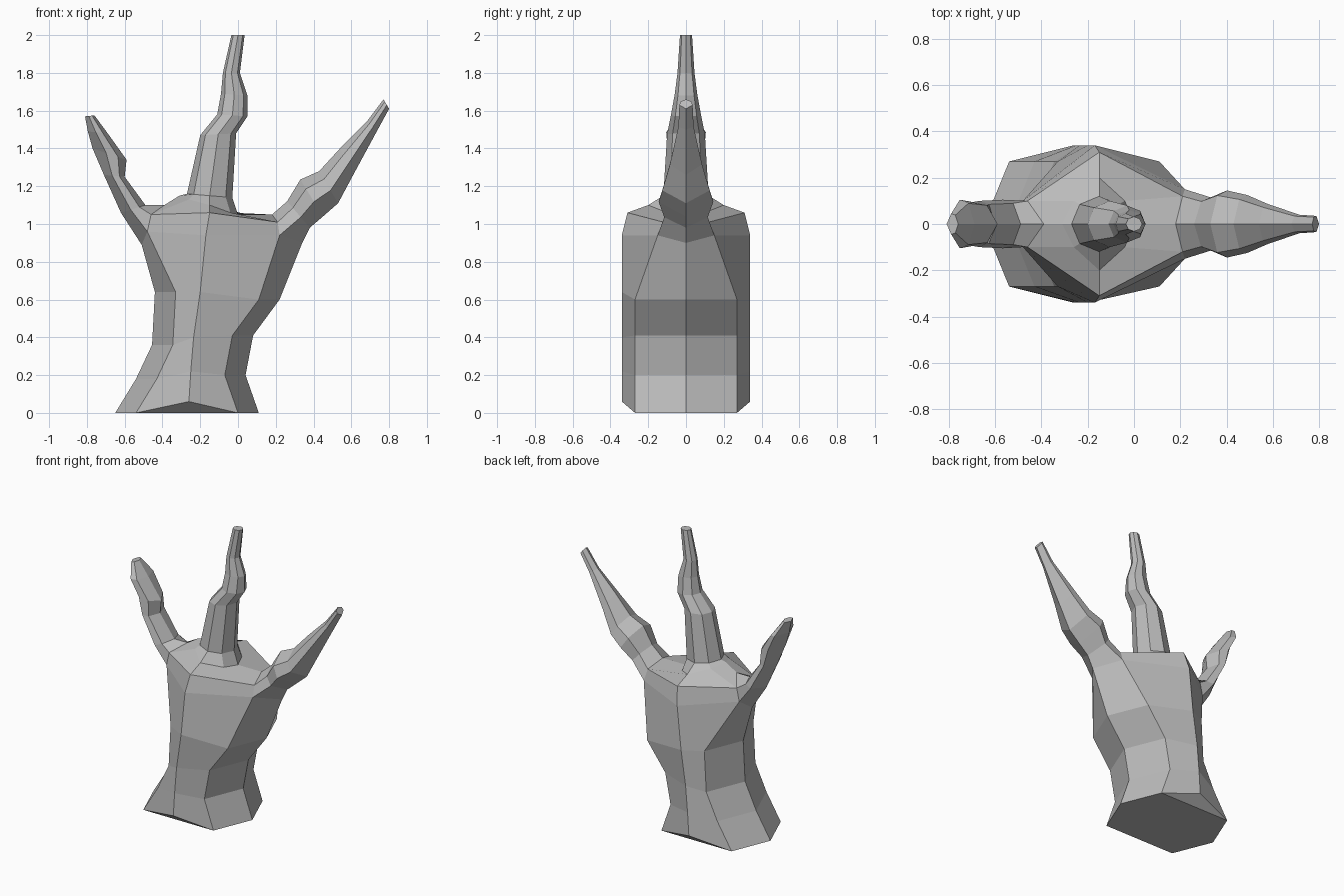
import bpy
import bmesh
from math import cos, sin, pi

cube = bpy.data.objects.get("Cube")
if cube:
    bpy.data.objects.remove(cube, do_unlink=True)

bm = bmesh.new()


def ring(half):
    """Closed ring from a half section; its end points lie on the symmetry plane."""
    front = [bm.verts.new((x, -y, z)) for x, y, z in half]
    back = [bm.verts.new((x, y, z)) for x, y, z in half[1:-1]]
    return front + back[::-1]


def bridge(lower, upper):
    count = len(lower)
    for i in range(count):
        j = (i + 1) % count
        bm.faces.new((lower[i], lower[j], upper[j], upper[i]))


def loft(start, halves):
    """Extend a surface through successive rings and cap the last one."""
    last = start
    for half in halves:
        new = ring(half)
        bridge(last, new)
        last = new
    bm.faces.new(last)


def six_sided(outer_x, outer_z, inner_x, inner_z, width):
    def between(t, y):
        return (outer_x + (inner_x - outer_x) * t, y, outer_z + (inner_z - outer_z) * t)
    return [between(0, 0), between(0.4, width), between(0.75, width * 0.85), between(1, 0)]


def eight_sided(left_x, left_z, right_x, right_z, width):
    half = []
    for step in range(5):
        angle = pi * step / 4
        t = (1 - cos(angle)) / 2
        half.append((left_x + (right_x - left_x) * t, width * sin(angle),
                     left_z + (right_z - left_z) * t))
    return half


# Trunk sections: left x, left z, middle x, middle z, right x, right z
trunk = []
for lx, lz, mx, mz, rx, rz in [
    (-0.65, 0, -0.26, 0.06, 0.11, 0),
    (-0.54, 0.18, -0.25, 0.22, 0.04, 0.2),
    (-0.455, 0.36, -0.235, 0.4, 0.08, 0.41),
    (-0.44, 0.64, -0.2, 0.64, 0.22, 0.6),
]:
    trunk.append(ring([(lx, 0, lz), (lx + 0.11, 0.27, lz), (mx, 0.34, mz),
                       (rx - 0.11, 0.27, rz), (rx, 0, rz)]))

# Shoulder ring where the side branches leave the trunk
shoulder = ring([(-0.51, 0, 0.89), (-0.48, 0.1, 0.96), (-0.17, 0.34, 0.94),
                 (0.22, 0.15, 0.94), (0.34, 0, 0.9)])
trunk.append(shoulder)
for lower, upper in zip(trunk, trunk[1:]):
    bridge(lower, upper)

# Underside with the raised front and back points
base = trunk[0]
bm.faces.new([base[i] for i in (0, 1, 3, 4, 5, 7)])
bm.faces.new(base[1:4])
bm.faces.new(base[5:8])

# Rim around the top, joined to the shoulder at front and back
rim = ring([(-0.39, 0, 1.1), (-0.46, 0.1, 1.05), (-0.15, 0.31, 1.06),
            (0.21, 0.12, 1.01), (0.18, 0, 1.05)])
for i in (1, 2, 5, 6):
    bm.faces.new((shoulder[i], shoulder[i + 1], rim[i + 1], rim[i]))

# Short thick left-hand branch
thumb_start = [shoulder[0], shoulder[1], rim[1], rim[0], rim[7], shoulder[7]]
loft(thumb_start, [six_sided(*s) for s in [
    (-0.62, 1.06, -0.49, 1.1, 0.105),
    (-0.71, 1.26, -0.6, 1.25, 0.1),
    (-0.77, 1.4, -0.59, 1.34, 0.095),
    (-0.795, 1.49, -0.69, 1.48, 0.105),
    (-0.81, 1.57, -0.76, 1.575, 0.045),
]])

# Long slanting branch on the other side
slant_start = [shoulder[4], shoulder[3], rim[3], rim[4], rim[5], shoulder[5]]
loft(slant_start, [six_sided(*s) for s in [
    (0.38, 0.98, 0.26, 1.12, 0.115),
    (0.45, 1.04, 0.33, 1.235, 0.145),
    (0.53, 1.11, 0.43, 1.28, 0.125),
    (0.61, 1.26, 0.54, 1.4, 0.085),
    (0.74, 1.5, 0.68, 1.54, 0.04),
    (0.8, 1.61, 0.77, 1.66, 0.035),
]])

# Upright crooked branch rising from the rim
collar = [(-0.31, 0, 1.15), (-0.26, 0.1, 1.13), (-0.15, 0.2, 1.1),
          (-0.04, 0.1, 1.06), (0, 0, 1.05)]
loft(rim, [collar] + [eight_sided(*s) for s in [
    (-0.27, 1.16, -0.03, 1.14, 0.12),
    (-0.2, 1.47, -0.01, 1.48, 0.1),
    (-0.11, 1.58, 0.05, 1.57, 0.08),
    (-0.09, 1.69, 0.05, 1.68, 0.06),
    (-0.08, 1.8, 0.01, 1.8, 0.045),
    (-0.035, 2, 0.035, 2, 0.032),
]])

bmesh.ops.recalc_face_normals(bm, faces=bm.faces[:])
mesh = bpy.data.meshes.new("branching_stump")
bm.to_mesh(mesh)
bm.free()
stump = bpy.data.objects.new("branching_stump", mesh)
bpy.context.collection.objects.link(stump)

# Plain grey material
grey = bpy.data.materials.new("plain_grey")
grey.use_nodes = True
colour = (0.5, 0.5, 0.5, 1)
grey.diffuse_color = colour
grey.node_tree.nodes["Principled BSDF"].inputs["Base Color"].default_value = colour
mesh.materials.append(grey)
